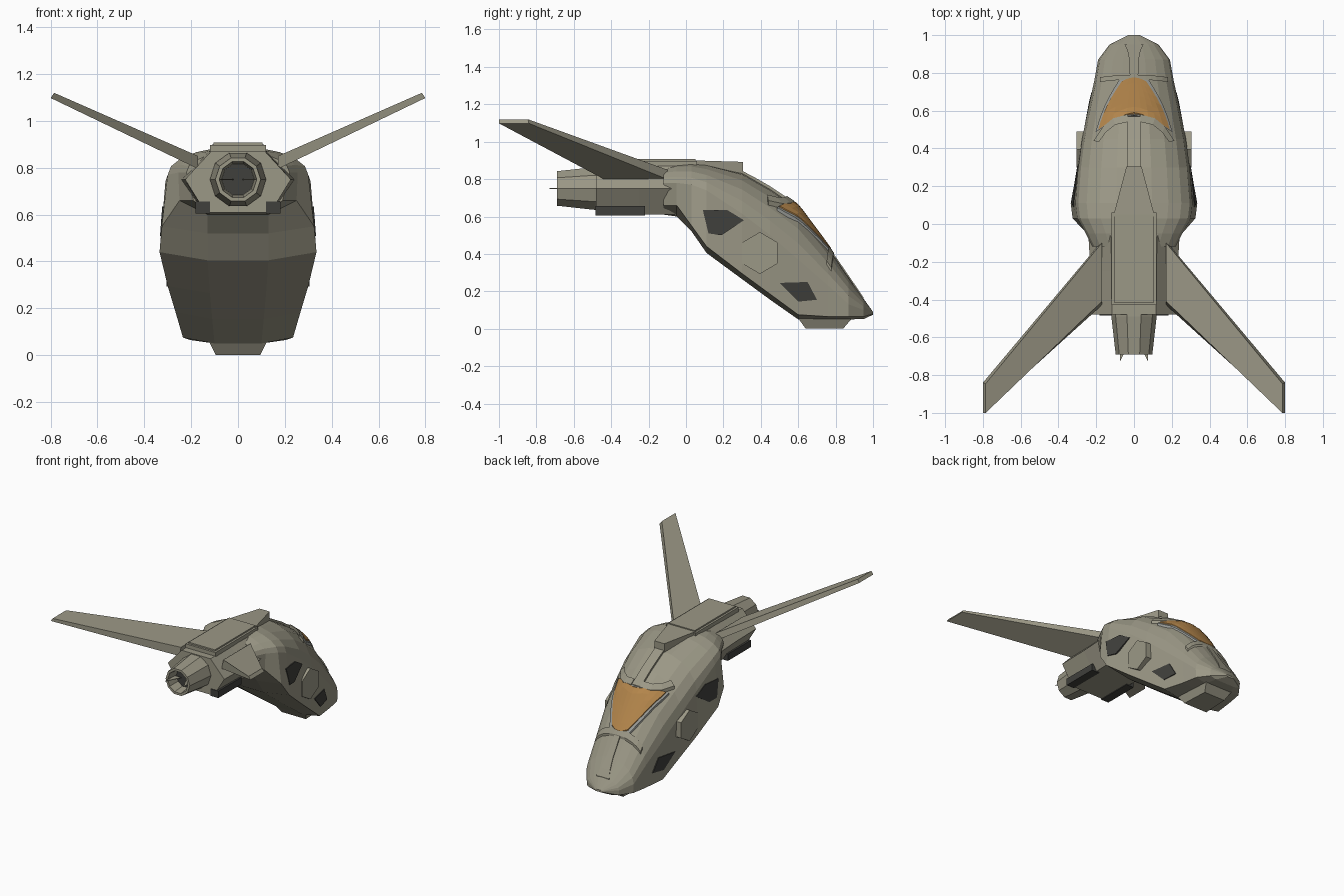
import bpy, bmesh, math

if "Cube" in bpy.data.objects:
    bpy.data.objects.remove(bpy.data.objects["Cube"])

def mat(name, r, g, b):
    m = bpy.data.materials.new(name)
    m.diffuse_color = (r, g, b, 1)
    m.use_nodes = True
    m.node_tree.nodes["Principled BSDF"].inputs["Base Color"].default_value = m.diffuse_color
    return m

HULL = mat("hull_grey", .33, .315, .24)
GLASS = mat("amber_glass", .45, .235, .07)
FRAME = mat("frame_grey", .32, .33, .31)
DARK = mat("vent_dark", .05, .05, .045)

def loft(name, rings, material=HULL, mirror=False):
    """Closed rings of equal length joined by quads and capped."""
    bm = bmesh.new()
    rows = [[bm.verts.new(p) for p in r] for r in rings]
    n = len(rows[0])
    for a, b in zip(rows, rows[1:]):
        for i in range(n):
            j = (i + 1) % n
            bm.faces.new((a[i], a[j], b[j], b[i]))
    bm.faces.new(rows[0])
    bm.faces.new(rows[-1][::-1])
    bmesh.ops.recalc_face_normals(bm, faces=bm.faces)
    me = bpy.data.meshes.new(name)
    bm.to_mesh(me)
    bm.free()
    me.materials.append(material)
    ob = bpy.data.objects.new(name, me)
    bpy.context.collection.objects.link(ob)
    if mirror:
        ob.modifiers.new("mirror", 'MIRROR').use_clip = False
    return ob

def box(name, x0, x1, y0, y1, z0, z1, material=HULL, mirror=False):
    return loft(name, [[(x0, y, z0), (x1, y, z0), (x1, y, z1), (x0, y, z1)]
                       for y in (y0, y1)], material, mirror)

# Hull stations: y, top z, shoulder z, shoulder w, low z, low w, belly z, belly w
ST = [(-.12, .87, .78, .22, .66, .19, .61, .12),
      (-.05, .885, .78, .255, .66, .25, .60, .13),
      (.03, .89, .77, .30, .55, .325, .52, .13),
      (.11, .88, .74, .31, .44, .335, .405, .13),
      (.30, .835, .615, .295, .295, .30, .265, .12),
      (.45, .75, .50, .275, .185, .267, .155, .11),
      (.60, .65, .37, .245, .075, .235, .05, .10),
      (.76, .435, .23, .21, .065, .205, .05, .10),
      (.87, .275, .13, .19, .065, .185, .05, .10),
      (.95, .16, .10, .13, .065, .125, .052, .08),
      (1.0, .09, .085, .03, .08, .03, .075, .02)]

def station(y):
    for a, b in zip(ST, ST[1:]):
        if y <= b[0]:
            t = (y - a[0]) / (b[0] - a[0])
            return [p + (q - p) * t for p, q in zip(a, b)]
    return ST[-1]

def surf(x, y):
    _, zt, zs, w = station(y)[:4]
    return zs + (zt - zs) * math.sqrt(max(0, 1 - (x / w) ** 2))

def side_x(y, z):
    s = station(y)
    t = (s[2] - z) / (s[2] - s[4])
    return s[3] + (s[5] - s[3]) * t

def section(s):
    y, zt, zs, ws, zl, wl, zb, wb = s
    half = [(ws * math.sin(a), zs + (zt - zs) * math.cos(a))
            for a in [math.radians(k * 18) for k in range(6)]] + [(wl, zl), (wb, zb)]
    return [(x, y, z) for x, z in half] + [(-x, y, z) for x, z in half[:0:-1]]

loft("main_hull", [section(s) for s in ST])

def patch(name, rows, h, material=HULL, mirror=False, d=.02):
    """Raised plate following the upper hull; rows are lists of (x, y)."""
    loft(name, [[(x, y, surf(x, y) + h) for x, y in r] +
                [(x, y, surf(x, y) - d) for x, y in r[::-1]] for r in rows],
         material, mirror)

# Canopy frame and glass
def canopy(grow):
    rows = []
    for k in range(7):
        v = k / 6
        row = []
        for i in range(-5, 6):
            u = i / 5
            x = u * ((.19 - .125 * v + .015 * math.sin(math.pi * v)) + grow)
            r = .59 - .09 * abs(u) ** 1.5 - grow
            f = .775 - .02 * u * u + grow * .7
            row.append((x, r + (f - r) * v))
        rows.append(row)
    return rows

patch("canopy_frame", canopy(.013), .013, FRAME)
patch("canopy_glass", canopy(0), .019, GLASS)

# Brow bars behind the canopy
patch("canopy_brow", [[(.035, .54), (.035, .58)], [(.10, .525), (.11, .56)],
                      [(.15, .485), (.165, .515)], [(.185, .435), (.215, .44)]],
      .022, HULL, True)

# Spine strip, dorsal wedge, dorsal panel
patch("spine_strip", [[(-.035, y), (.035, y)] for y in (.29, .37, .45, .57)], .014)
loft("dorsal_wedge", [[(-w, y, z0), (w, y, z0), (w, y, z1), (-w, y, z1)]
                      for y, w, z0, z1 in ((.04, .11, .85, .9), (.305, .04, .8, .892))])
box("dorsal_panel_rim", -.12, .12, -.43, .06, .85, .897)
box("dorsal_panel", -.105, .105, -.415, .05, .86, .907)

# Nose details
patch("nose_ridge", [[(x, .765 - 1.0 * x * x * .4), (x, .79 - x * x * .4)]
                     for x in [i * .03 for i in range(-6, 7)]], .016)
patch("nose_strip", [[(-w, y), (w, y)] for y, w in
                     ((.78, .022), (.87, .025), (.92, .035), (.95, .05))], .01)

# Belly skid
loft("belly_skid", [[(-w, a, z), (w, a, z), (w * .9, b, z), (-w * .9, b, z)]
                    for z, w, a, b in ((0, .095, .64, .84), (.07, .13, .59, .90))])

# Side vents and hexagonal hatches
def side_plate(name, pts, material):
    loft(name, [[(side_x(y, z) + o, y, z) for y, z in pts] for o in (-.02, .006)],
         material, True)

side_plate("upper_side_vent", [(.09, .635), (.22, .635), (.31, .58), (.19, .50), (.12, .51)], DARK)
side_plate("lower_side_vent", [(.50, .245), (.65, .25), (.70, .155), (.60, .145)], DARK)
hexa = [(.395 + .11 * math.sin(k * math.pi / 3), .405 + .112 * math.cos(k * math.pi / 3))
        for k in range(6)]
loft("side_hatch", [[(x, y, z) for y, z in hexa] for x in (.25, .305)], HULL, True)

# Engine body
prof = [(.12, .87), (.235, .75), (.145, .61), (-.145, .61), (-.235, .75), (-.12, .87)]
loft("engine_body", [[(x * s, y, z) for x, z in prof]
                     for y, s in ((-.48, .96), (-.25, .98), (-.05, 1.03))])
box("engine_lower_vent", .12, .182, -.485, -.22, .605, .655, DARK, True)

# Nozzle: outer wall turns in to a recessed throat
def ring(r, y, n=10):
    return [(r * math.sin((k + .5) * 2 * math.pi / n), y,
             .75 + r * math.cos((k + .5) * 2 * math.pi / n)) for k in range(n)]

loft("engine_nozzle", [ring(.12, -.45), ring(.12, -.49), ring(.097, -.69),
                       ring(.08, -.69), ring(.07, -.60)])
loft("nozzle_core", [ring(.069, -.58), ring(.069, -.606)], DARK)
loft("nozzle_spike", [[(.02, -.62, z), (.075, -.73, z), (.07, -.62, z)]
                      for z in (.748, .752)], HULL, True)

# Swept wings
loft("wing", [[(.17, -.09, .795), (.17, -.10, .85), (.17, -.41, .85), (.17, -.43, .795)],
              [(.80, -.84, 1.098), (.785, -.845, 1.12), (.785, -1.0, 1.12), (.80, -1.0, 1.098)]],
     HULL, True)
